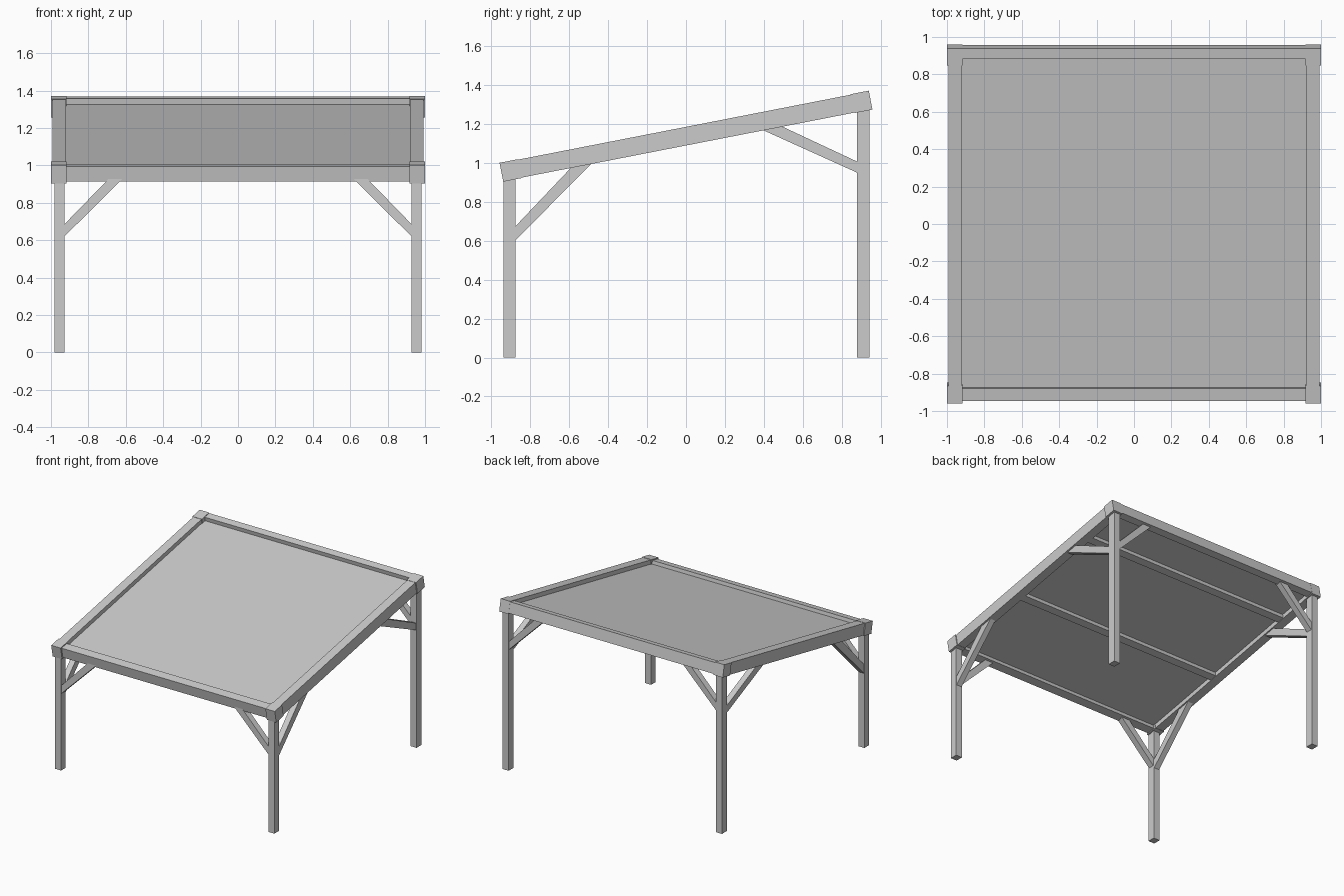
import bpy, bmesh
from math import radians
from mathutils import Matrix

if "Cube" in bpy.data.objects:
    bpy.data.objects.remove(bpy.data.objects["Cube"])

# Sloped roof frame: local y runs up the slope, local z is normal to it
ROOF = Matrix.Translation((0, 0, 1.138)) @ Matrix.Rotation(radians(11.05), 4, 'X')


def finish(name, bm, matrix=None):
    bmesh.ops.recalc_face_normals(bm, faces=bm.faces)
    me = bpy.data.meshes.new(name)
    bm.to_mesh(me)
    bm.free()
    ob = bpy.data.objects.new(name, me)
    bpy.context.collection.objects.link(ob)
    if matrix is not None:
        ob.matrix_world = matrix
    return ob


def box(name, x, y, z, matrix=None):
    bm = bmesh.new()
    bmesh.ops.create_cube(bm, size=1)
    for v in bm.verts:
        v.co = [(r[0] + r[1]) / 2 + c * (r[1] - r[0]) for r, c in zip((x, y, z), v.co)]
    return finish(name, bm, matrix)


def prism(name, pts, to_3d, lo, hi):
    """Extrude a flat outline between two depths."""
    bm = bmesh.new()
    a = [bm.verts.new(to_3d(p, lo)) for p in pts]
    b = [bm.verts.new(to_3d(p, hi)) for p in pts]
    bm.faces.new(a)
    bm.faces.new(b[::-1])
    n = len(pts)
    for i in range(n):
        bm.faces.new((a[i], a[(i + 1) % n], b[(i + 1) % n], b[i]))
    return finish(name, bm)


# Roof panel, end rails and purlins
box("roof_panel", (-.93, .93), (-.90, .92), (-.012, .013), ROOF)
box("front_rail", (-.93, .93), (-.955, -.888), (-.042, .041), ROOF)
box("back_rail", (-.93, .93), (.908, .966), (-.042, .045), ROOF)
for i, y in enumerate((-.195, .595)):
    box(f"purlin_{i + 1}", (-.93, .93), (y - .03, y + .03), (-.044, -.005), ROOF)

# Brace outlines: (y, z) under the side rails, (x, z) under the end rails
side_front = [(-.885, .594), (-.47, 1.013), (-.573, .995), (-.885, .666)]
side_back = [(.885, .948), (.885, 1.005), (.47, 1.199), (.365, 1.183)]
end_brace = [(.94, .608), (.94, .673), (.685, .935), (.61, .935)]

for s, side in ((1, "right"), (-1, "left")):
    def span(a, b):
        return tuple(sorted((s * a, s * b)))

    # Side rail
    box(f"{side}_side_rail", span(.92, .993), (-.955, .955), (-.047, .047), ROOF)
    for e, end, (y0, y1), top, brace, lift in (
            (-1, "front", (-.937, -.877), .945, side_front, 0),
            (1, "back", (.879, .943), 1.295, side_back, .357)):
        # Corner block
        box(f"{end}_{side}_corner_block", span(.916, 1.0),
            tuple(sorted((e * .872, e * .967))), (-.0495, .0495), ROOF)
        # Post
        box(f"{end}_{side}_post", span(.927, .982), (y0, y1), (0, top))
        # Diagonal braces
        prism(f"{end}_{side}_side_brace", brace,
              lambda p, d: (s * d, p[0], p[1]), .931, .978)
        ym = (y0 + y1) / 2
        prism(f"{end}_{side}_end_brace", end_brace,
              lambda p, d: (s * p[0], d, p[1] + lift), ym - .025, ym + .025)
